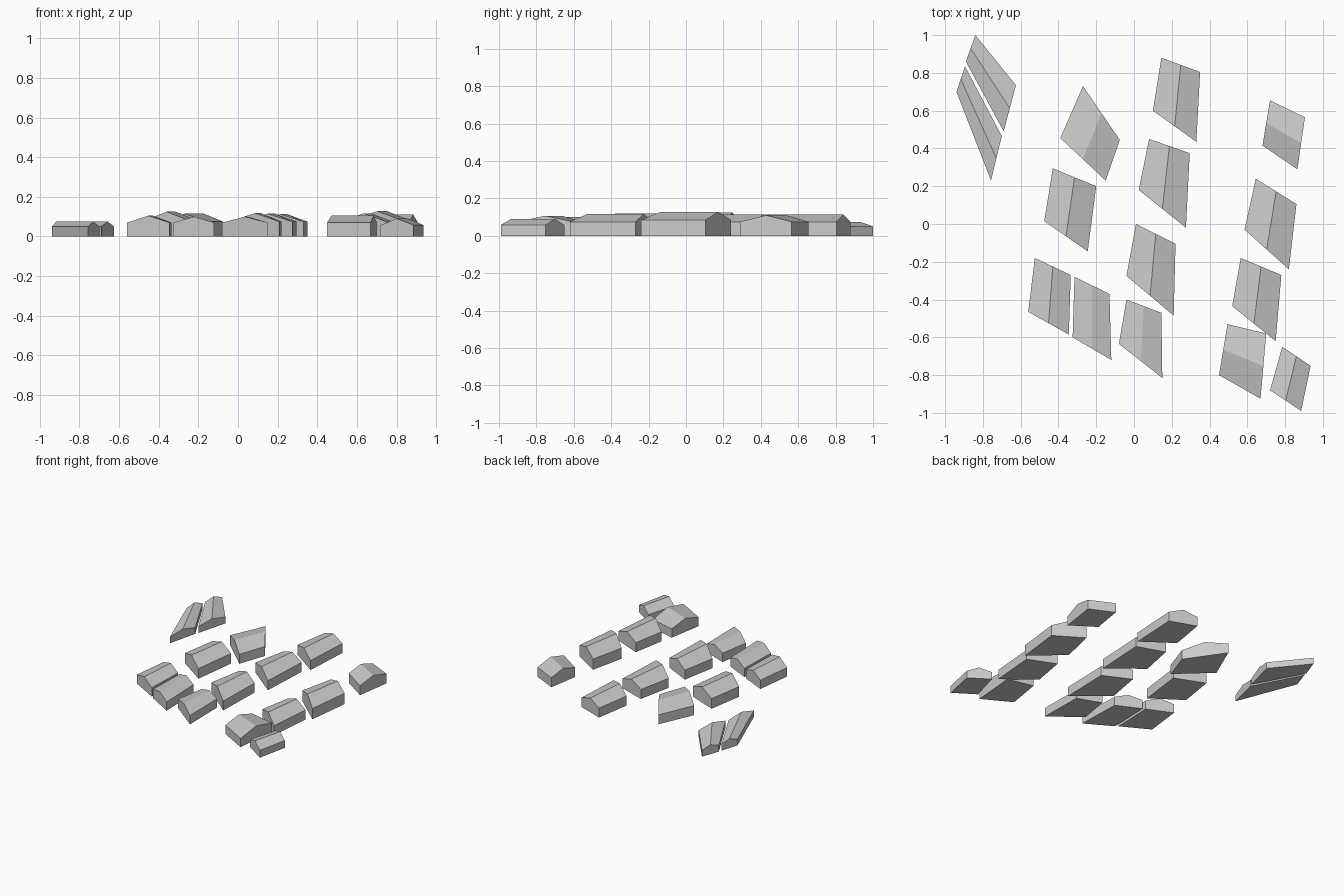
import bpy
from mathutils import Vector

default_cube = bpy.data.objects.get("Cube")
if default_cube:
    bpy.data.objects.remove(default_cube, do_unlink=True)


def make_material(name, colour):
    material = bpy.data.materials.new(name)
    material.use_nodes = True
    material.diffuse_color = colour
    shader = next(n for n in material.node_tree.nodes if n.type == "BSDF_PRINCIPLED")
    shader.inputs["Base Color"].default_value = colour
    return material


light_grey = make_material("light grey", (0.6, 0.6, 0.6, 1))


def gabled_house(name, eave, ridge, corners):
    """Walls on a clockwise four-cornered plan; the first and third sides carry the gables."""
    plan = [Vector((x, y, 0)) for x, y in corners]
    a, b, c, d = plan
    up = Vector((0, 0, 1))
    ground = plan
    eaves = [p + up * eave for p in plan]
    peaks = [(a + b) / 2 + up * ridge, (c + d) / 2 + up * ridge]
    faces = [
        (0, 1, 2, 3),                      # floor
        (1, 0, 4, 8, 5), (3, 2, 6, 9, 7),  # gable walls
        (2, 1, 5, 6), (0, 3, 7, 4),        # long walls
        (6, 5, 8, 9), (4, 7, 9, 8),        # roof slopes
    ]
    mesh = bpy.data.meshes.new(name)
    mesh.from_pydata(ground + eaves + peaks, [], faces)
    mesh.materials.append(light_grey)
    mesh.update()
    house = bpy.data.objects.new(name, mesh)
    bpy.context.collection.objects.link(house)
    return house


# Pair of long narrow sheds at the back corner
gabled_house("shed_outer", .05, .075, [(-.89, .86), (-.84, 1), (-.625, .735), (-.69, .49)])
gabled_house("shed_inner", .05, .075, [(-.94, .70), (-.895, .835), (-.70, .465), (-.757, .23)])

# Row of houses on the right side
gabled_house("right_house_back", .075, .115, [(-.27, .73), (-.075, .445), (-.15, .23), (-.39, .455)])
gabled_house("right_house_middle", .08, .125, [(-.43, .295), (-.2, .2), (-.245, -.145), (-.475, .015)])
gabled_house("right_house_front_outer", .07, .105, [(-.525, -.18), (-.335, -.27), (-.345, -.585), (-.56, -.465)])
gabled_house("right_house_front_inner", .07, .10, [(-.315, -.28), (-.13, -.37), (-.12, -.72), (-.325, -.6)])

# Row of houses through the centre
gabled_house("centre_house_back", .075, .113, [(.145, .88), (.35, .805), (.33, .435), (.1, .6)])
gabled_house("centre_house_middle", .075, .115, [(.08, .45), (.295, .375), (.275, -.02), (.025, .18)])
gabled_house("centre_house_near", .075, .118, [(.01, 0), (.22, -.105), (.21, -.485), (-.04, -.275)])
gabled_house("centre_house_front", .07, .10, [(-.04, -.4), (.145, -.47), (.15, -.815), (-.08, -.635)])

# Row of houses on the left side; two of them have crosswise ridges
gabled_house("left_house_back", .075, .11, [(.68, .415), (.72, .655), (.905, .565), (.865, .29)])
gabled_house("left_house_middle", .085, .128, [(.645, .24), (.86, .105), (.82, -.24), (.585, -.03)])
gabled_house("left_house_near", .075, .117, [(.565, -.18), (.78, -.27), (.75, -.62), (.52, -.435)])
gabled_house("left_house_front", .07, .107, [(.45, -.8), (.495, -.53), (.7, -.58), (.67, -.925)])
gabled_house("left_cottage_front", .058, .09, [(.72, -.88), (.785, -.65), (.935, -.75), (.885, -.99)][1:] + [(.72, -.88)])
